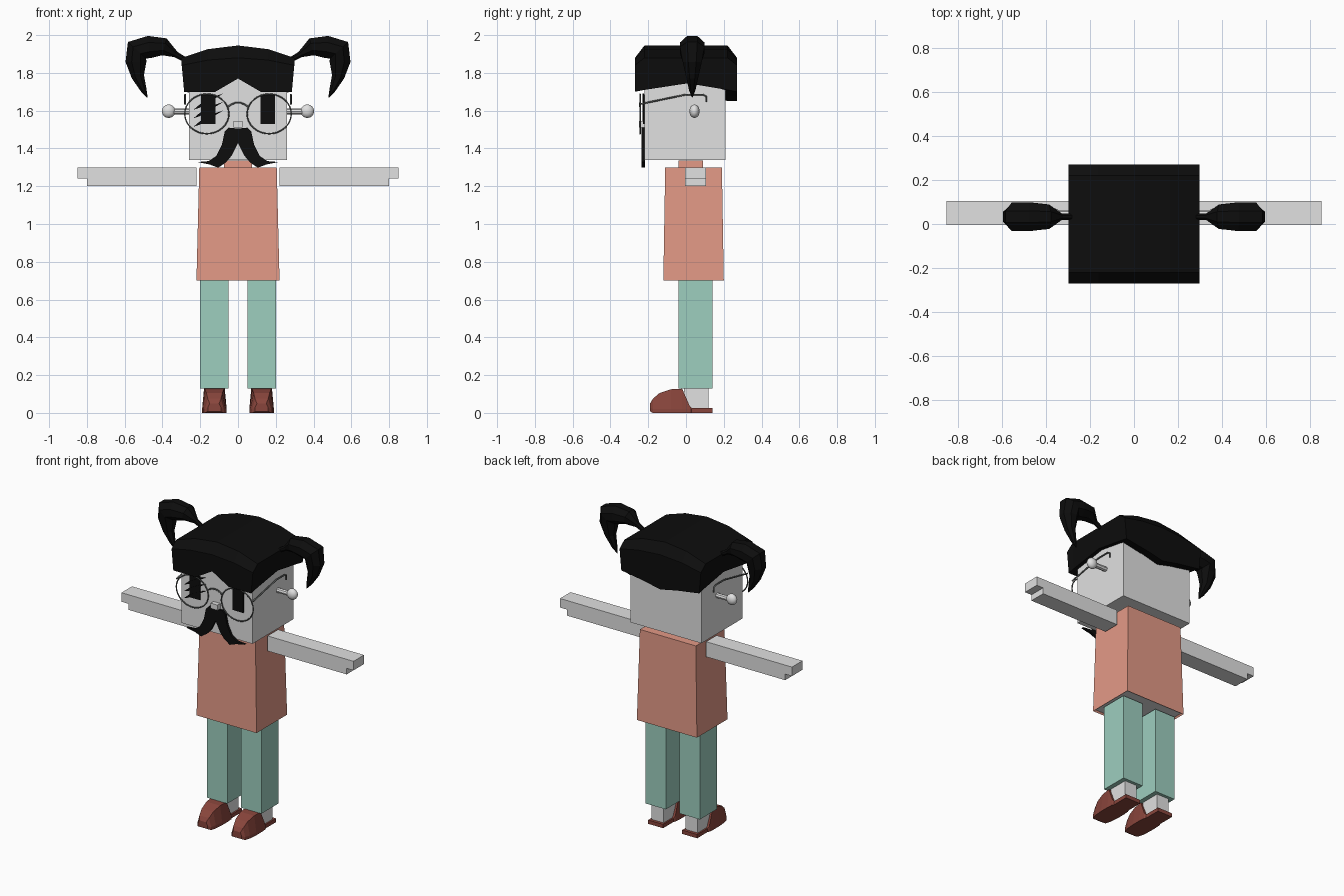
import bpy, bmesh
from math import cos, sin, pi
from mathutils import Vector

if "Cube" in bpy.data.objects:
    bpy.data.objects.remove(bpy.data.objects["Cube"])


def material(name, r, g, b):
    m = bpy.data.materials.new(name)
    m.use_nodes = True
    m.diffuse_color = (r, g, b, 1)
    m.node_tree.nodes["Principled BSDF"].inputs["Base Color"].default_value = (r, g, b, 1)
    return m


GREY = material("pale grey", 0.75, 0.75, 0.75)
SALMON = material("salmon shirt", 0.77, 0.32, 0.24)
TEAL = material("teal trousers", 0.34, 0.62, 0.52)
BROWN = material("red brown leather", 0.25, 0.06, 0.045)
BLACK = material("black", 0.004, 0.004, 0.004)
METAL = material("dark metal", 0.13, 0.14, 0.135)


def finish(bm, name, mat):
    bmesh.ops.recalc_face_normals(bm, faces=bm.faces)
    mesh = bpy.data.meshes.new(name)
    bm.to_mesh(mesh)
    bm.free()
    mesh.materials.append(mat)
    ob = bpy.data.objects.new(name, mesh)
    bpy.context.collection.objects.link(ob)
    return ob


def loft(name, rings, mat):
    """Skin a row of equal-length point rings and cap both ends."""
    bm = bmesh.new()
    rows = [[bm.verts.new(p) for p in ring] for ring in rings]
    n = len(rows[0])
    for a, b in zip(rows, rows[1:]):
        for i in range(n):
            j = (i + 1) % n
            bm.faces.new((a[i], a[j], b[j], b[i]))
    bm.faces.new(rows[0])
    bm.faces.new(rows[-1][::-1])
    return finish(bm, name, mat)


def rect(x0, x1, y0, y1, z):
    return [(x0, y0, z), (x1, y0, z), (x1, y1, z), (x0, y1, z)]


def box(name, x, y, z, mat):
    return loft(name, [rect(*x, *y, h) for h in z], mat)


def plate(name, outline, y0, y1, mat):
    """Extrude an x-z outline along y."""
    return loft(name, [[(x, y, z) for x, z in outline] for y in (y0, y1)], mat)


def wire(name, points, mat, cyclic=False, radius=0.005):
    cu = bpy.data.curves.new(name, "CURVE")
    cu.dimensions = "3D"
    cu.bevel_depth = radius
    cu.bevel_resolution = 1
    cu.use_fill_caps = True
    sp = cu.splines.new("POLY")
    sp.points.add(len(points) - 1)
    for p, co in zip(sp.points, points):
        p.co = (*co, 1)
    sp.use_cyclic_u = cyclic
    cu.materials.append(mat)
    ob = bpy.data.objects.new(name, cu)
    bpy.context.collection.objects.link(ob)
    return ob


# Head and neck
box("head", (-0.26, 0.26), (-0.22, 0.21), (1.34, 1.82), GREY)
box("neck", (-0.075, 0.075), (-0.04, 0.09), (1.28, 1.335), SALMON)
box("nose", (-0.025, 0.025), (-0.25, -0.21), (1.51, 1.545), GREY)

# Shirt, with the pale body showing at the hem opening
torso = loft("shirt", [rect(-0.22, 0.22, -0.12, 0.20, 0.70),
                       rect(-0.205, 0.205, -0.11, 0.19, 1.30)], SALMON)
torso.data.materials.append(GREY)
bm = bmesh.new()
bm.from_mesh(torso.data)
hem = min(bm.faces, key=lambda f: f.calc_center_median().z)
bmesh.ops.inset_region(bm, faces=[hem], thickness=0.012)
hem.material_index = 1
for v in hem.verts:
    v.co.z += 0.01
bm.to_mesh(torso.data)
bm.free()

# Hair cap: arched cross-sections from front to back (y, side bottom, middle bottom, crown)
rings = []
for y, low, mid, crown in ((-0.27, 1.70, 1.77, 1.88), (-0.22, 1.71, 1.77, 1.945),
                           (0.01, 1.745, 1.77, 1.945), (0.22, 1.71, 1.65, 1.945),
                           (0.27, 1.70, 1.65, 1.88)):
    drop = 0.065 if crown > 1.9 else 0.04
    quarter = low if mid > low else (low + mid) / 2
    right = [(0.12, quarter), (0.285, low), (0.298, crown - drop), (0.16, crown - drop * 0.3)]
    half = [(0, mid)] + right + [(0, crown)]
    outline = half + [(-x, z) for x, z in reversed(right)]
    rings.append([(x, y, z) for x, z in outline])
loft("hair_cap", rings, BLACK)

# Pigtail: x, z, radius, y radius along a drooping path
PIGTAIL = [(0.28, 1.87, 0.014, 0.015), (0.33, 1.898, 0.018, 0.015), (0.39, 1.938, 0.05, 0.06),
           (0.47, 1.937, 0.064, 0.07), (0.535, 1.92, 0.07, 0.07), (0.54, 1.86, 0.06, 0.055),
           (0.53, 1.78, 0.036, 0.035), (0.50, 1.71, 0.018, 0.018), (0.48, 1.67, 0.002, 0.002)]
SHOE = [(-0.19, 0.035, 0.025, 0.05), (-0.175, 0.05, 0.035, 0.075), (-0.14, 0.06, 0.042, 0.105),
        (-0.08, 0.065, 0.05, 0.125), (-0.02, 0.065, 0.055, 0.128), (0.02, 0.062, 0.06, 0.035),
        (0.03, 0.055, 0.055, 0.025), (0.14, 0.055, 0.055, 0.025)]

for side, s in (("left", 1), ("right", -1)):
    def span(a, b):
        return (s * a, s * b)

    # Pigtails
    pts = [Vector((x, 0, z)) for x, z, _, _ in PIGTAIL]
    rings = []
    for i, (_, _, r, ry) in enumerate(PIGTAIL):
        t = (pts[min(i + 1, len(pts) - 1)] - pts[max(i - 1, 0)]).normalized()
        nx, nz = -t.z, t.x
        ring = []
        for k in range(8):
            a = (k + 0.5) * pi / 4
            c, d = cos(a) * r, sin(a) * ry
            ring.append((s * (pts[i].x + nx * c), 0.033 + d, pts[i].z + nz * c))
        rings.append(ring)
    loft(side + "_pigtail", rings, BLACK)

    # Arms with a stepped hand
    arm = [(0.22, 1.2), (0.80, 1.2), (0.80, 1.24), (0.85, 1.24), (0.85, 1.3), (0.22, 1.3)]
    plate(side + "_arm", [(s * x, z) for x, z in arm], -0.005, 0.105, GREY)

    # Legs
    box(side + "_trouser_leg", span(0.05, 0.20), (-0.04, 0.14), (0.13, 0.70), TEAL)
    box(side + "_ankle", span(0.08, 0.17), (-0.01, 0.12), (0.02, 0.14), GREY)

    # Shoes
    rings = []
    for y, wide, narrow, top in SHOE:
        base = 0.008 if y < -0.18 else 0
        shape = [(-wide, base), (wide, base), (wide, base + 0.02),
                 (narrow, top), (-narrow, top), (-wide, base + 0.02)]
        rings.append([(s * (0.125 + x), y, z) for x, z in shape])
    loft(side + "_shoe", rings, BROWN)

    # Ears: a stem with a round knob
    stem = [[(s * x, 0.045 + 0.016 * cos(k * pi / 4), 1.595 + 0.016 * sin(k * pi / 4))
             for k in range(8)] for x in (0.25, 0.35)]
    loft(side + "_ear_stem", stem, GREY)
    bpy.ops.mesh.primitive_uv_sphere_add(segments=12, ring_count=8, radius=0.036,
                                         location=(s * 0.367, 0.045, 1.597))
    knob = bpy.context.object
    knob.name = side + "_ear_knob"
    knob.scale = (1, 0.75, 1)
    knob.data.materials.append(GREY)
    bpy.ops.object.shade_smooth_by_angle()

    # Eyes
    box(side + "_eye", span(0.12, 0.197), (-0.227, -0.219), (1.53, 1.685), BLACK)

    # Glasses: rim and temple
    rim = [(s * 0.165 + 0.117 * cos(k * pi / 16), -0.243, 1.583 + 0.105 * sin(k * pi / 16))
           for k in range(32)]
    wire(side + "_glasses_rim", rim, METAL, cyclic=True, radius=0.004)
    wire(side + "_glasses_temple", [(s * 0.28, y, z) for y, z in (
        (-0.243, 1.635), (0.0, 1.685), (0.09, 1.685), (0.107, 1.675), (0.107, 1.645))], METAL)

wire("glasses_bridge", [(x, -0.243, 1.643 - 8 * x * x) for x in
                        (-0.052, -0.035, -0.015, 0.015, 0.035, 0.052)], METAL)

# Slanted lashes across the right eye
for i in range(3):
    z = 1.515 + i * 0.045
    plate("eye_lash_%d" % (i + 1), [(-0.235, z), (-0.20, z + 0.012), (-0.08, z + 0.085),
                                    (-0.12, z + 0.072), (-0.20, z + 0.03)], -0.23, -0.222, BLACK)

# Moustache
half = [(0.02, 1.37), (0.06, 1.325), (0.105, 1.298), (0.15, 1.315), (0.215, 1.328),
        (0.155, 1.333), (0.115, 1.36), (0.085, 1.42), (0.07, 1.49), (0.05, 1.51)]
# each half curls outward from the middle
half = [(0, 1.43), (0.035, 1.36), (0.065, 1.325)] + half[2:] + [(0, 1.505)]
for side, s in (("left", 1), ("right", -1)):
    plate(side + "_moustache", [(s * x, z) for x, z in half], -0.236, -0.218, BLACK)
